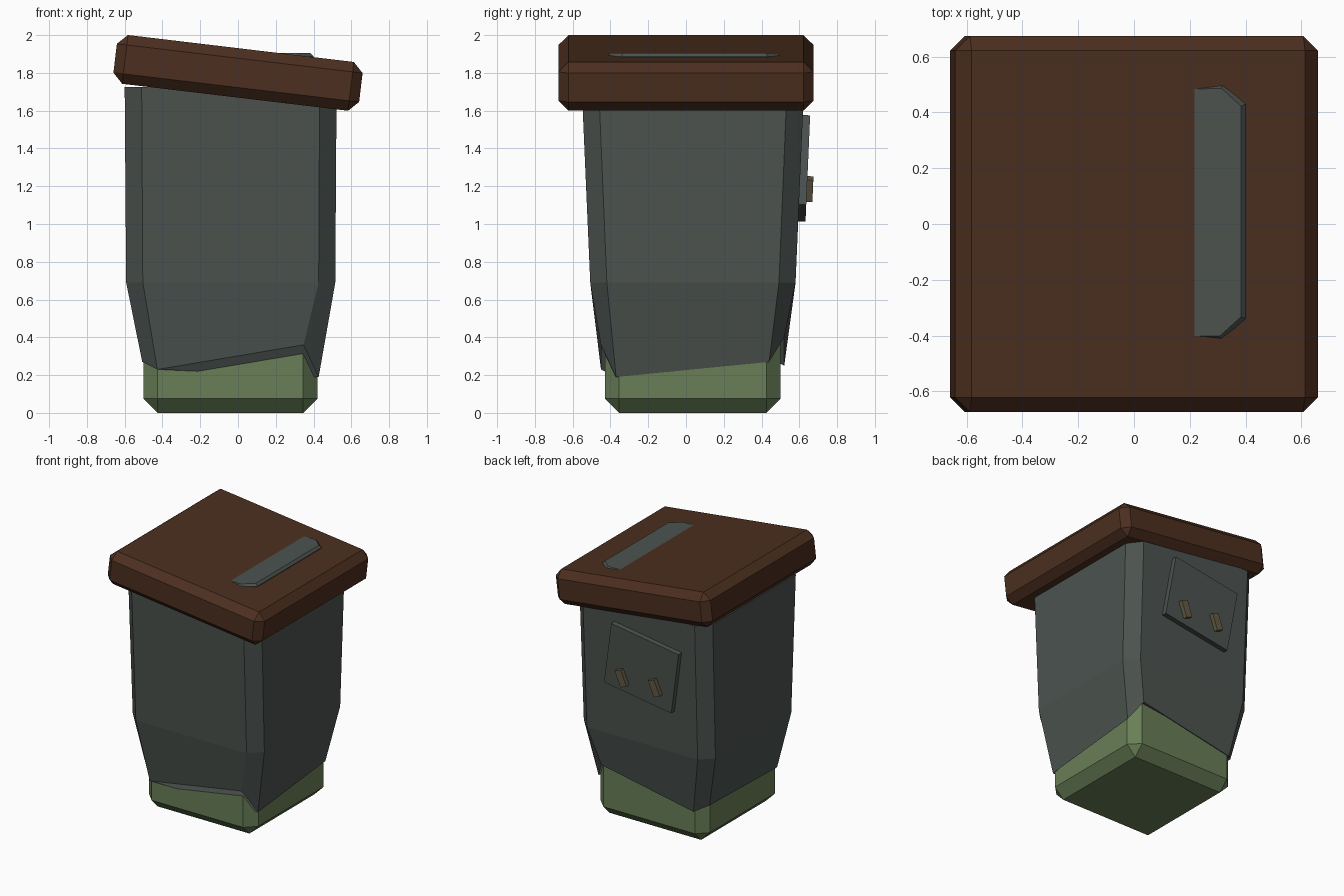
import bpy, bmesh
from math import radians

if "Cube" in bpy.data.objects:
    bpy.data.objects.remove(bpy.data.objects["Cube"])


def material(name, color):
    m = bpy.data.materials.new(name)
    m.diffuse_color = (*color, 1)
    m.use_nodes = True
    m.node_tree.nodes["Principled BSDF"].inputs["Base Color"].default_value = m.diffuse_color
    return m


SLATE = material("slate", (0.072, 0.086, 0.078))
BROWN = material("brown", (0.072, 0.028, 0.014))
GREEN = material("green", (0.14, 0.21, 0.095))
OLIVE = material("olive", (0.13, 0.105, 0.06))


def finish(bm, name, mat):
    bmesh.ops.recalc_face_normals(bm, faces=bm.faces[:])
    me = bpy.data.meshes.new(name)
    bm.to_mesh(me)
    bm.free()
    me.materials.append(mat)
    ob = bpy.data.objects.new(name, me)
    bpy.context.collection.objects.link(ob)
    return ob


def box(name, size, loc, mat, rot=(0, 0, 0), bevel=0):
    bm = bmesh.new()
    bmesh.ops.create_cube(bm, size=1)
    bmesh.ops.scale(bm, vec=size, verts=bm.verts[:])
    if bevel:
        bmesh.ops.bevel(bm, geom=bm.edges[:], offset=bevel, segments=1,
                        profile=0.5, affect='EDGES')
    ob = finish(bm, name, mat)
    ob.rotation_mode = 'YXZ'  # spin about y first, then lean about x
    ob.location = loc
    ob.rotation_euler = [radians(a) for a in rot]
    return ob


def loft(name, rings, mat):
    """Closed skin through a stack of rings with equal point counts."""
    bm = bmesh.new()
    loops = [[bm.verts.new(p) for p in ring] for ring in rings]
    n = len(loops[0])
    for a, b in zip(loops, loops[1:]):
        for i in range(n):
            j = (i + 1) % n
            bm.faces.new((a[i], a[j], b[j], b[i]))
    bm.faces.new(loops[0][::-1])
    bm.faces.new(loops[-1])
    return finish(bm, name, mat)


def octagon(x0, x1, y0, y1, c, zs):
    pts = [(x0 + c, y0), (x1 - c, y0), (x1, y0 + c), (x1, y1 - c),
           (x1 - c, y1), (x0 + c, y1), (x0, y1 - c), (x0, y0 + c)]
    return [(x, y, z) for (x, y), z in zip(pts, zs)]


# Green base block
box("base", (0.92, 0.93, 0.56), (-0.04, 0.035, 0.28), GREEN, bevel=0.075)

# Flared body with an uneven lower rim
loft("body", [
    octagon(-0.507, 0.427, -0.45, 0.52, 0.08,
            (0.23, 0.36, 0.19, 0.27, 0.40, 0.25, 0.29, 0.27)),
    octagon(-0.592, 0.515, -0.507, 0.58, 0.088, [0.69] * 8),
    octagon(-0.60, 0.522, -0.552, 0.625, 0.09, [1.725] * 8),
], SLATE)

# Tilted lid
box("lid", (1.31, 1.35, 0.26), (0, 0, 1.80), BROWN, rot=(0, 6.8, 0), bevel=0.053)

# Level panel half sunk into the lid
outline = [(0.12, -0.41), (0.315, -0.415), (0.40, -0.34),
           (0.40, 0.43), (0.32, 0.50), (0.12, 0.49)]
inset = [(0.12, -0.40), (0.308, -0.402), (0.384, -0.333),
         (0.384, 0.423), (0.313, 0.487), (0.12, 0.48)]
loft("lid_panel", [
    [(x, y, 1.82) for x, y in outline],
    [(x, y, 1.888) for x, y in outline],
    [(x, y, 1.905) for x, y in inset],
], SLATE)

# Crooked plate on the back wall with two pegs
box("back_plate", (0.57, 0.05, 0.48), (-0.075, 0.62, 1.295), SLATE, rot=(-2.5, -9, 0))
for side, x in (("left", -0.20), ("right", 0.08)):
    box("peg_" + side, (0.055, 0.05, 0.125), (x, 0.647, 1.185), OLIVE, rot=(-2.5, 22, 0))
